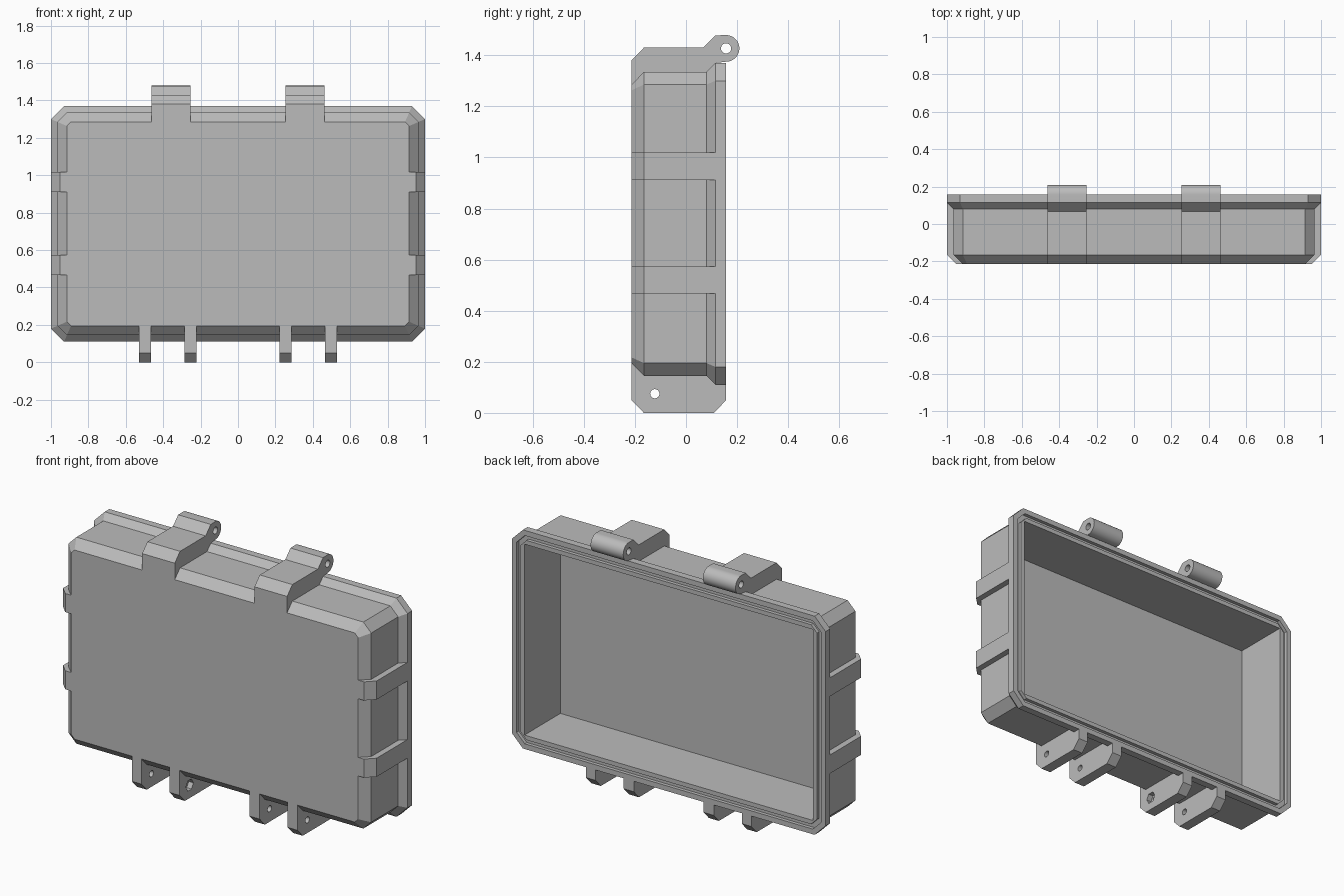
import bpy, bmesh, math

cube = bpy.data.objects.get("Cube")
if cube:
    bpy.data.objects.remove(cube, do_unlink=True)

grey = bpy.data.materials.new("plain_grey")
grey.use_nodes = True
grey.diffuse_color = (0.5, 0.5, 0.5, 1)
grey.node_tree.nodes["Principled BSDF"].inputs["Base Color"].default_value = (0.5, 0.5, 0.5, 1)

MID_Z = 0.74
FRONT, BACK = -0.213, 0.157


def clean(bm):
    bmesh.ops.remove_doubles(bm, verts=bm.verts, dist=0.0003)
    bmesh.ops.recalc_face_normals(bm, faces=bm.faces)


def ring(bm, y, half_x, half_z, cut):
    """Rectangle with cut corners, standing in the plane y."""
    a, b = half_x - cut, half_z - cut
    pts = [(a, half_z), (half_x, b), (half_x, -b), (a, -half_z),
           (-a, -half_z), (-half_x, -b), (-half_x, b), (-a, half_z)]
    return [bm.verts.new((x, y, MID_Z + z)) for x, z in pts]


def circle(cx, cy, r, n=24):
    return [(cx + r * math.cos(math.tau * i / n), cy + r * math.sin(math.tau * i / n))
            for i in range(n)]


def prism(name, loops, centre, depth, sideways=True):
    """Extruded outline with holes; sideways means a y-z outline along x."""
    curve = bpy.data.curves.new(name, 'CURVE')
    curve.dimensions = '2D'
    curve.fill_mode = 'BOTH'
    curve.extrude = depth / 2
    for pts in loops:
        spline = curve.splines.new('POLY')
        spline.points.add(len(pts) - 1)
        for p, (u, v) in zip(spline.points, pts):
            p.co = (u, v, 0, 1)
        spline.use_cyclic_u = True
    obj = bpy.data.objects.new(name, curve)
    bpy.context.collection.objects.link(obj)
    if sideways:
        obj.rotation_euler = (math.pi / 2, 0, math.pi / 2)
        obj.location.x = centre
    else:
        obj.location.z = centre
    bpy.ops.object.select_all(action='DESELECT')
    obj.select_set(True)
    bpy.context.view_layer.objects.active = obj
    bpy.ops.object.convert(target='MESH')
    obj = bpy.context.object
    bm = bmesh.new()
    bm.from_mesh(obj.data)
    clean(bm)
    bm.to_mesh(obj.data)
    bm.free()
    obj.data.materials.clear()
    obj.data.materials.append(grey)
    bpy.ops.object.shade_smooth_by_angle(angle=math.radians(25))
    return obj


# Case shell: front panel, walls, flared rim, seal groove and cavity
sections = [
    (FRONT, 0.915, 0.545, 0.022),
    (-0.165, 0.965, 0.595, 0.05),
    (0.08, 0.965, 0.595, 0.05),
    (0.115, 1.0, 0.63, 0.07),
    (BACK, 1.0, 0.63, 0.07),
    (BACK, 0.97, 0.60, 0.052),
    (0.137, 0.97, 0.60, 0.052),
    (0.137, 0.945, 0.575, 0.038),
    (BACK, 0.945, 0.575, 0.038),
    (BACK, 0.92, 0.55, 0),
    (-0.17, 0.92, 0.55, 0),
]
bm = bmesh.new()
rings = [ring(bm, *s) for s in sections]
for r0, r1 in zip(rings, rings[1:]):
    for i in range(8):
        j = (i + 1) % 8
        bm.faces.new((r0[i], r0[j], r1[j], r1[i]))
bm.faces.new(rings[0])
bm.faces.new(rings[-1])
clean(bm)
mesh = bpy.data.meshes.new("case_shell")
bm.to_mesh(mesh)
bm.free()
mesh.materials.append(grey)
bpy.context.collection.objects.link(bpy.data.objects.new("case_shell", mesh))

# Outlines of the attached parts
PIN_Y, PIN_Z, PIN_R = BACK, 1.427, 0.052
arc = [(PIN_Y + PIN_R * math.cos(a), PIN_Z + PIN_R * math.sin(a))
       for a in (math.pi / 2 - math.pi * i / 20 for i in range(21))]
hinge = [(FRONT, 1.284), (FRONT, 1.38), (-0.165, 1.43), (0.068, 1.43), (0.115, 1.478),
         *arc, (0.115, 1.37), (0.09, 1.30), (-0.175, 1.30)]
tab = [(FRONT, 0.197), (FRONT, 0.05), (-0.165, 0), (0.11, 0), (BACK, 0.05),
       (BACK, 0.115), (0.11, 0.14), (0.09, 0.18), (-0.175, 0.18)]
bolt_hole = circle(-0.122, 0.075, 0.018)
nut_pocket = circle(-0.122, 0.075, 0.034, 6)

for side, word in ((1, "left"), (-1, "right")):
    # Hinge knuckles on top
    prism(f"{word}_hinge", [hinge, circle(PIN_Y, PIN_Z, 0.02)], side * 0.358, 0.208)
    # Latch tabs below; the inner one has a six-sided pocket on its inner face
    prism(f"{word}_outer_latch_tab", [tab, bolt_hole], side * 0.497, 0.062)
    prism(f"{word}_inner_latch_tab", [tab, bolt_hole], side * 0.270, 0.034)
    prism(f"{word}_inner_latch_pocket", [tab, nut_pocket], side * 0.238, 0.030)
    # Ribs on the side wall
    rib = [(side * x, y) for x, y in ((0.914, FRONT), (0.952, FRONT), (1.0, -0.165),
                                      (1.0, 0.13), (0.975, 0.13), (0.93, 0.08), (0.93, -0.17))]
    for z, level in ((0.52, "lower"), (0.965, "upper")):
        prism(f"{word}_{level}_rib", [rib], z, 0.107, sideways=False)
